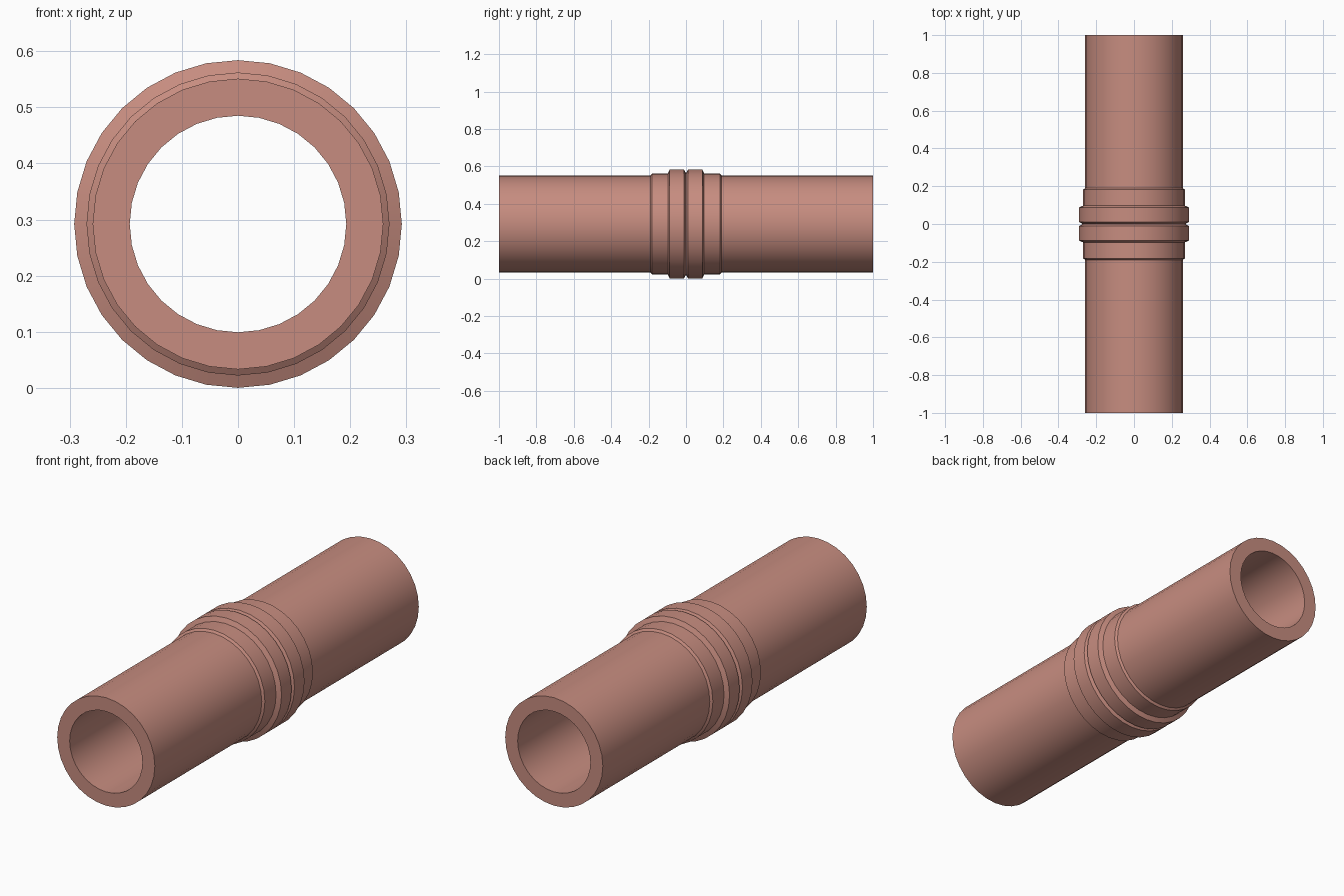
import bpy, bmesh, math

cube = bpy.data.objects.get("Cube")
if cube:
    bpy.data.objects.remove(cube, do_unlink=True)

SIDES = 32
AXIS_Z = 0.292

# Single clay-pink colour
clay = bpy.data.materials.new("clay_pink")
clay.use_nodes = True
colour = (0.57, 0.265, 0.215, 1.0)
clay.diffuse_color = colour
clay.node_tree.nodes["Principled BSDF"].inputs["Base Color"].default_value = colour


def lathe(name, profile, closed):
    """Spin (y, radius) points around the pipe axis."""
    bm = bmesh.new()
    rings = []
    for y, r in profile:
        ring = []
        for i in range(SIDES):
            a = math.tau * i / SIDES
            ring.append(bm.verts.new((r * math.sin(a), y, r * math.cos(a))))
        rings.append(ring)
    pairs = list(zip(rings, rings[1:]))
    if closed:
        pairs.append((rings[-1], rings[0]))
    for a, b in pairs:
        for i in range(SIDES):
            j = (i + 1) % SIDES
            bm.faces.new((a[i], a[j], b[j], b[i]))
    bmesh.ops.recalc_face_normals(bm, faces=bm.faces)
    mesh = bpy.data.meshes.new(name)
    bm.to_mesh(mesh)
    bm.free()
    mesh.materials.append(clay)
    obj = bpy.data.objects.new(name, mesh)
    obj.location.z = AXIS_Z
    bpy.context.collection.objects.link(obj)
    bpy.ops.object.select_all(action='DESELECT')
    obj.select_set(True)
    bpy.context.view_layer.objects.active = obj
    bpy.ops.object.shade_smooth_by_angle(angle=math.radians(30))
    return obj


# Thick-walled pipe, open at both ends
lathe("pipe", [(-1, 0.193), (-1, 0.259), (1, 0.259), (1, 0.193)], True)

# Joint sleeve: low collar, bevelled ridge, mirrored about a narrow groove
half = [(0.191, 0.257), (0.182, 0.27), (0.097, 0.27), (0.087, 0.292),
        (0.011, 0.292)]
sleeve = half + [(0, 0.272)] + [(-y, r) for y, r in reversed(half)]
# Close the sleeve just inside the pipe wall
sleeve += [(-0.191, 0.25), (0.191, 0.25)]
lathe("joint_sleeve", sleeve, True)
